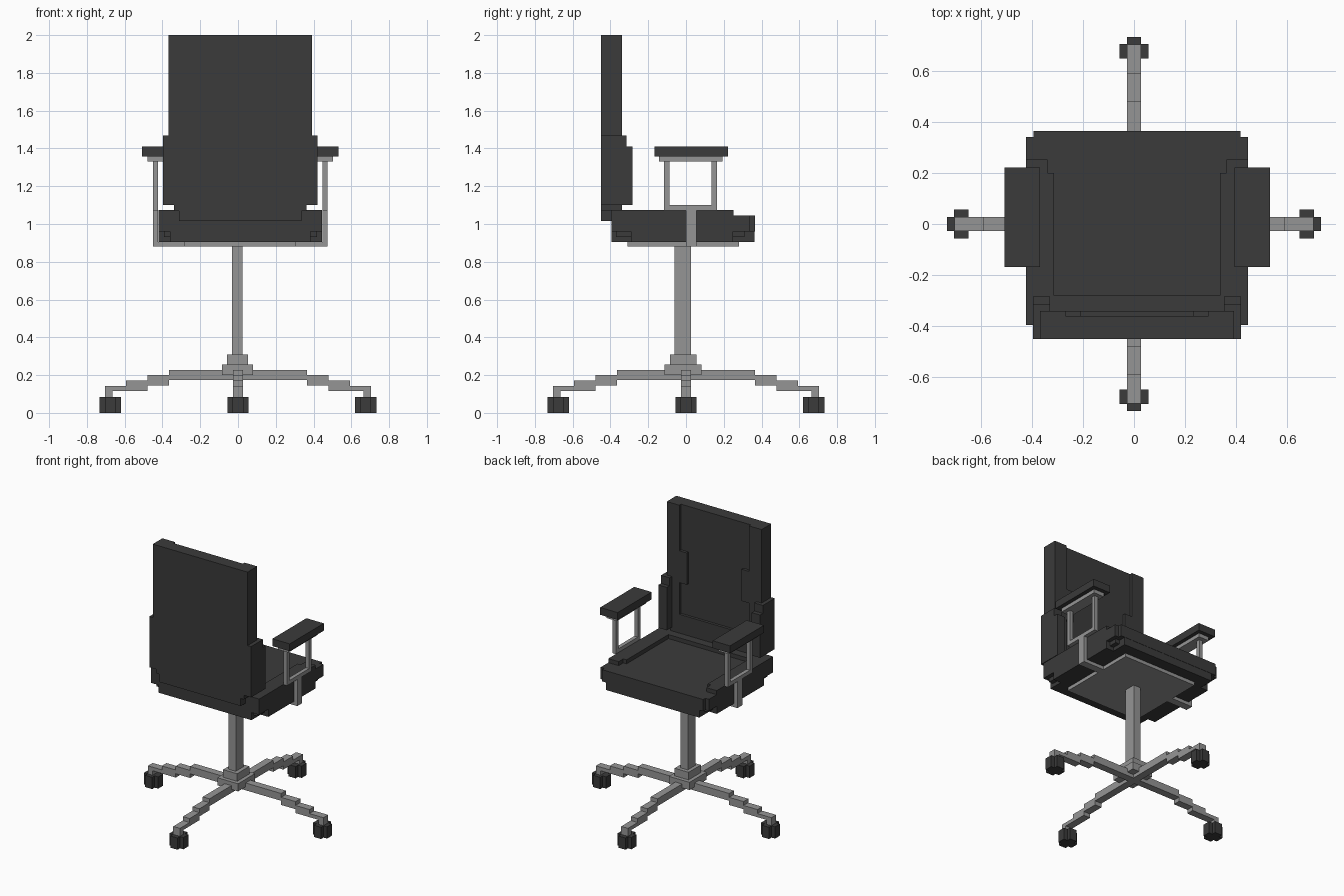
import bpy
import bmesh
from math import pi
from mathutils import Matrix, Vector

default_cube = bpy.data.objects.get("Cube")
if default_cube:
    bpy.data.objects.remove(default_cube, do_unlink=True)

SEAT_CENTRE = 0.012   # the seat and arms sit slightly off the base axis


def make_material(name, value):
    material = bpy.data.materials.new(name)
    material.use_nodes = True
    colour = (value, value, value, 1)
    material.diffuse_color = colour
    material.node_tree.nodes["Principled BSDF"].inputs["Base Color"].default_value = colour
    return material


UPHOLSTERY = make_material("charcoal upholstery", 0.043)
METAL = make_material("grey metal", 0.3)


def block(x, y, z):
    """One block, given its low and high limit along each axis."""
    return (x, y, z)


def centred(half_width, y, z):
    """One block centred on the seat's middle plane."""
    return block((SEAT_CENTRE - half_width, SEAT_CENTRE + half_width), y, z)


def sided(side, inner, outer, y, z):
    """One block on one side of the seat's middle plane."""
    x = sorted((SEAT_CENTRE + side * inner, SEAT_CENTRE + side * outer))
    return block(x, y, z)


def make_part(name, material, blocks, turn=0):
    """Joins blocks into one object, turned about the vertical axis."""
    bm = bmesh.new()
    for limits in blocks:
        middle = Vector([(low + high) / 2 for low, high in limits])
        size = Vector([high - low for low, high in limits])
        matrix = Matrix.Translation(middle) @ Matrix.Diagonal(size.to_4d())
        bmesh.ops.create_cube(bm, size=1, matrix=matrix)
    bm.transform(Matrix.Rotation(turn, 4, "Z"))
    mesh = bpy.data.meshes.new(name)
    bm.to_mesh(mesh)
    bm.free()
    mesh.materials.append(material)
    part = bpy.data.objects.new(name, mesh)
    bpy.context.collection.objects.link(part)
    return part


# Base: four stepped legs, each ending in a cross-shaped caster
for direction, turn in (("left", 0), ("rear", pi / 2), ("right", pi), ("front", -pi / 2)):
    width = (-0.027, 0.027)
    make_part(direction + "_leg", METAL, [
        block((0, 0.365), width, (0.175, 0.228)),
        block((0.365, 0.48), width, (0.145, 0.2)),
        block((0.48, 0.592), width, (0.117, 0.172)),
        block((0.592, 0.703), width, (0.117, 0.143)),
        block((0.665, 0.703), width, (0.08, 0.12)),
    ], turn)
    make_part(direction + "_caster", UPHOLSTERY, [
        block((0.62, 0.733), (-0.028, 0.028), (0, 0.085)),
        block((0.648, 0.705), (-0.056, 0.056), (0, 0.085)),
    ], turn)

# Stepped hub and column
make_part("hub", METAL, [
    block((-0.086, 0.08), (-0.114, 0.083), (0.2, 0.255)),
    block((-0.059, 0.053), (-0.086, 0.055), (0.255, 0.31)),
])
make_part("column", METAL, [block((-0.033, 0.024), (-0.06, 0.027), (0.3, 0.89))])

# Plate under the seat, with the cross bar that carries the arms
make_part("seat_plate", METAL, [
    centred(0.295, (-0.31, 0.28), (0.88, 0.906)),
    centred(0.463, (0, 0.055), (0.88, 0.904)),
])

# Seat cushion with notched lower corners and a lower front lip
make_part("seat_cushion", UPHOLSTERY, [
    centred(0.434, (-0.29, 0.25), (0.905, 1.045)),
    centred(0.434, (-0.37, 0.34), (0.96, 1.045)),
    centred(0.405, (-0.395, 0.365), (0.96, 1.045)),
    centred(0.405, (-0.37, 0.31), (0.932, 0.96)),
    centred(0.373, (-0.395, 0.363), (0.905, 0.96)),
    centred(0.434, (-0.395, -0.28), (0.96, 1.074)),
])

# Back panel with a narrower lower tab and a frame around a shallow recess
make_part("back_panel", UPHOLSTERY, [
    centred(0.38, (-0.45, -0.36), (1.1, 2)),
    centred(0.35, (-0.45, -0.34), (1.07, 1.21)),
    centred(0.325, (-0.45, -0.395), (1.015, 1.1)),
])

for name, side in (("left", 1), ("right", -1)):
    # Raised side of the seat
    make_part(name + "_seat_bolster", UPHOLSTERY, [
        sided(side, 0.325, 0.434, (-0.29, 0.2), (1.04, 1.074)),
        sided(side, 0.351, 0.434, (0.2, 0.252), (1.04, 1.074)),
    ])
    # Raised side of the back, wider in the middle, and the lower wing
    make_part(name + "_back_ridge", UPHOLSTERY, [
        sided(side, 0.28, 0.38, (-0.45, -0.34), (1.1, 2)),
        sided(side, 0.22, 0.3, (-0.37, -0.34), (1.44, 1.67)),
    ])
    make_part(name + "_back_wing", UPHOLSTERY, [
        sided(side, 0.34, 0.408, (-0.45, -0.314), (1.1, 1.468)),
        sided(side, 0.34, 0.408, (-0.45, -0.283), (1.1, 1.41)),
    ])
    # Arm: support post, open frame and pad
    rail = (0.435, 0.463)
    make_part(name + "_arm_frame", METAL, [
        sided(side, *rail, (0, 0.055), (0.88, 1.08)),
        sided(side, *rail, (-0.116, 0.163), (1.072, 1.1)),
        sided(side, *rail, (-0.116, -0.088), (1.09, 1.34)),
        sided(side, *rail, (0.136, 0.163), (1.09, 1.34)),
        sided(side, 0.408, 0.491, (-0.143, 0.192), (1.33, 1.358)),
    ])
    make_part(name + "_arm_pad", UPHOLSTERY, [
        sided(side, 0.381, 0.52, (-0.168, 0.222), (1.357, 1.41)),
    ])
